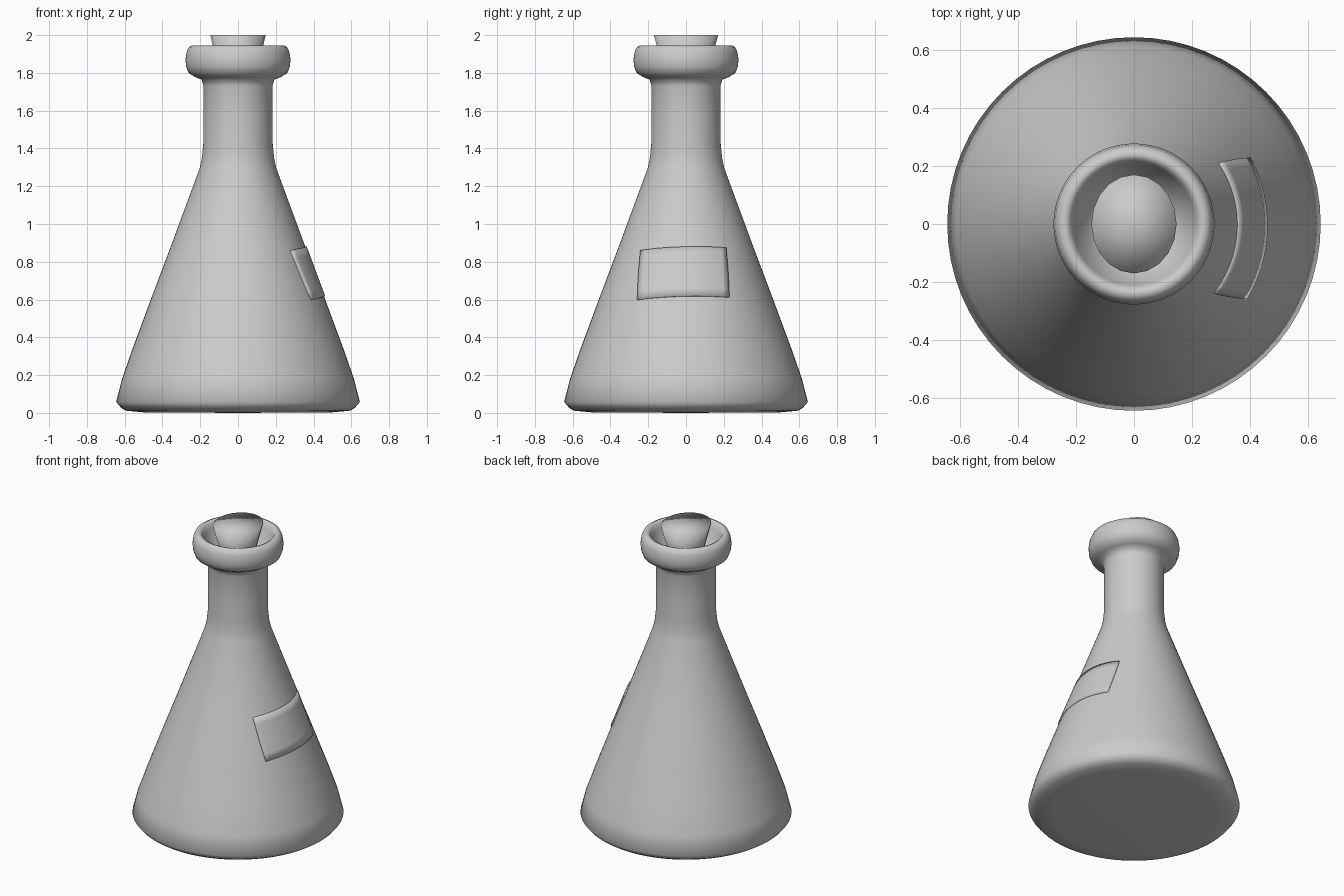
import bpy, bmesh, math

if "Cube" in bpy.data.objects:
    bpy.data.objects.remove(bpy.data.objects["Cube"])


def make_object(name, bm):
    bmesh.ops.recalc_face_normals(bm, faces=bm.faces)
    for f in bm.faces:
        f.smooth = True
    me = bpy.data.meshes.new(name)
    bm.to_mesh(me)
    bm.free()
    ob = bpy.data.objects.new(name, me)
    bpy.context.collection.objects.link(ob)
    return ob


def lathe(name, profile, sides, y_scale=1.0):
    """Revolve (radius, z) points; radius 0 makes a pole."""
    bm = bmesh.new()
    rings = []
    for r, z in profile:
        n = sides if r > 0 else 1
        rings.append([bm.verts.new((r * math.cos(2 * math.pi * i / sides),
                                    r * y_scale * math.sin(2 * math.pi * i / sides), z))
                      for i in range(n)])
    for a, b in zip(rings, rings[1:]):
        for i in range(sides):
            j = (i + 1) % sides
            loop = [a[i % len(a)], a[j % len(a)], b[j % len(b)], b[i % len(b)]]
            bm.faces.new(list(dict.fromkeys(loop)))
    return make_object(name, bm)


# Conical flask body, neck, rolled lip and the bowl inside the mouth
lathe("flask", [
    (0, 0), (0.5, 0.003), (0.595, 0.012), (0.62, 0.028), (0.645, 0.058),
    (0.614, 0.18), (0.56, 0.335), (0.46, 0.605), (0.36, 0.87), (0.203, 1.295),
    (0.191, 1.35), (0.184, 1.42), (0.183, 1.58), (0.183, 1.73), (0.193, 1.765),
    (0.225, 1.777), (0.262, 1.80), (0.275, 1.835), (0.278, 1.87), (0.272, 1.91),
    (0.26, 1.937), (0.24, 1.946), (0.222, 1.938), (0.212, 1.91), (0.196, 1.87),
    (0.165, 1.81), (0.12, 1.76), (0, 1.73)], 64)

# Tapered oval stopper
lathe("stopper", [(0, 1.75), (0.085, 1.75), (0.147, 2.0), (0, 2.0)], 20, 1.16)

# Label wrapped around the cone on the right side
bm = bmesh.new()
cols, rows = 16, 6
grid = []
for i in range(cols + 1):
    u = i / cols
    bow = 0.012 * (1 - (2 * u - 1) ** 2)
    top = 0.861 + 0.014 * u + bow
    low = 0.600 + 0.013 * u + bow
    col = []
    for j in range(rows + 1):
        v = j / rows
        z = low + (top - low) * v
        a_start = -33.5 - 7.1 * v
        a_end = 29.7 + 5.9 * v
        a = math.radians(a_start + (a_end - a_start) * u)
        r = 0.46 - (z - 0.605) * 0.3735 + 0.007
        col.append(bm.verts.new((r * math.cos(a), r * math.sin(a), z)))
    grid.append(col)
for i in range(cols):
    for j in range(rows):
        bm.faces.new((grid[i][j], grid[i + 1][j], grid[i + 1][j + 1], grid[i][j + 1]))
label = make_object("label", bm)
if label.data.polygons[0].normal.x < 0:
    label.data.flip_normals()
solid = label.modifiers.new("thickness", 'SOLIDIFY')
solid.thickness = 0.012
solid.offset = -1
